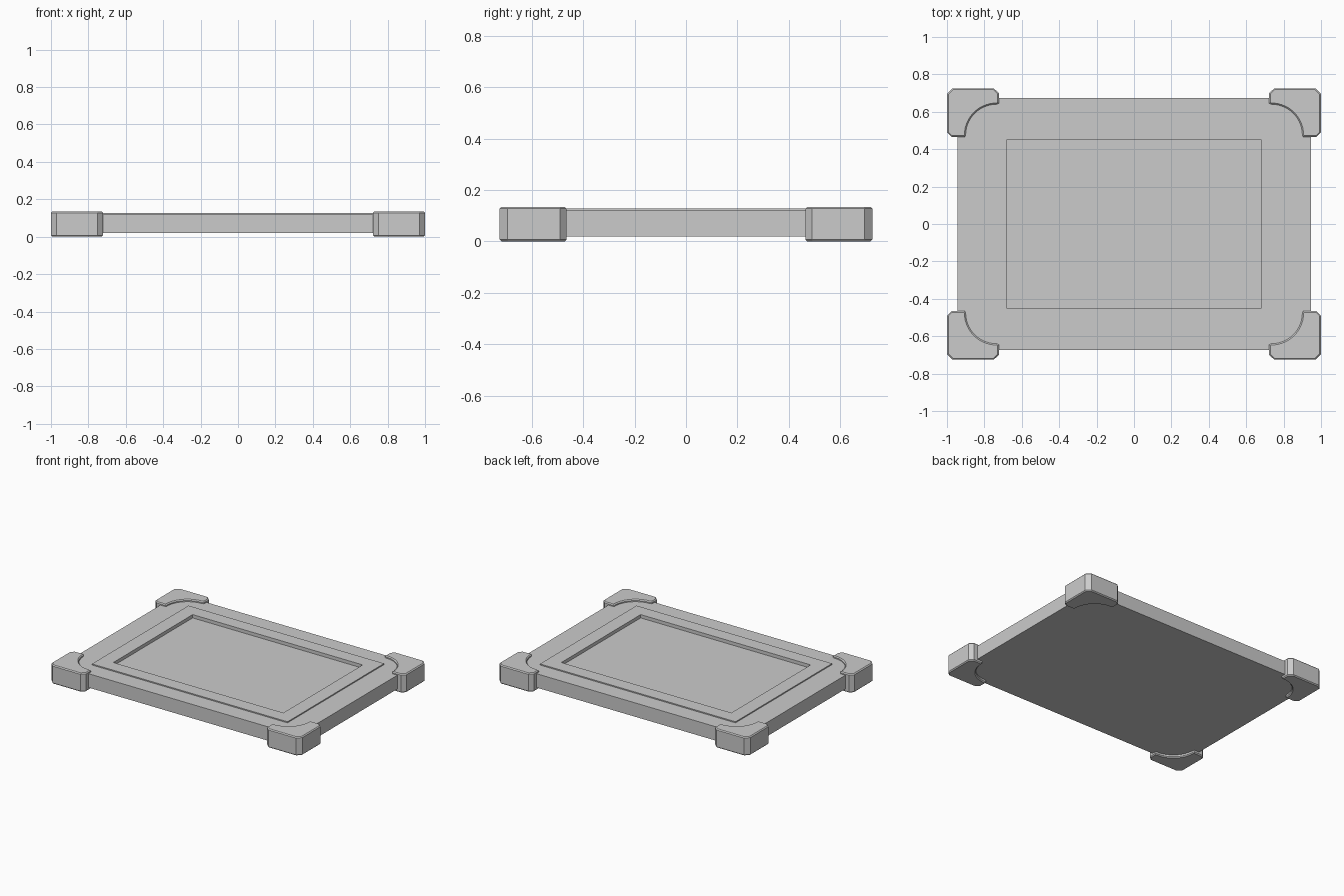
import bpy, bmesh, math

if "Cube" in bpy.data.objects:
    bpy.data.objects.remove(bpy.data.objects["Cube"])


def finish(bm, name):
    bmesh.ops.recalc_face_normals(bm, faces=bm.faces)
    mesh = bpy.data.meshes.new(name)
    bm.to_mesh(mesh)
    bm.free()
    obj = bpy.data.objects.new(name, mesh)
    bpy.context.collection.objects.link(obj)
    return obj


# Panel: nested rectangles (half width, half depth, z) from underside to recess floor
rings = [(0.945, 0.673, 0.02), (0.945, 0.673, 0.12),
         (0.78, 0.55, 0.12), (0.78, 0.55, 0.128),
         (0.678, 0.452, 0.128), (0.678, 0.452, 0.104)]
bm = bmesh.new()
loops = [[bm.verts.new((sx * w, sy * d, z))
          for sx, sy in ((-1, -1), (1, -1), (1, 1), (-1, 1))]
         for w, d, z in rings]
bm.faces.new(loops[0][::-1])
bm.faces.new(loops[-1])
for a, b in zip(loops, loops[1:]):
    for i in range(4):
        j = (i + 1) % 4
        bm.faces.new((a[i], a[j], b[j], b[i]))
finish(bm, "panel")

# Corner guard outline: chamfered outside, concave arc inside
outline = [(0.905, 0.465), (0.975, 0.465), (1.0, 0.49), (1.0, 0.695),
           (0.97, 0.725), (0.75, 0.725), (0.722, 0.70), (0.722, 0.645)]
STEPS = 14
for i in range(STEPS + 1):
    t = math.pi / 2 * (1 - i / STEPS)
    outline.append((0.735 + 0.165 * math.cos(t), 0.475 + 0.165 * math.sin(t)))


def corner_guard(name, sx, sy):
    bm = bmesh.new()
    base = bm.faces.new([bm.verts.new((sx * x, sy * y, 0.0)) for x, y in outline])
    ext = bmesh.ops.extrude_face_region(bm, geom=[base], use_keep_orig=True)
    top = [v for v in ext["geom"] if isinstance(v, bmesh.types.BMVert)]
    bmesh.ops.translate(bm, verts=top, vec=(0, 0, 0.135))
    bmesh.ops.recalc_face_normals(bm, faces=bm.faces)
    # Small bevel around the top and bottom rims
    rims = [e for e in bm.edges if abs(e.verts[0].co.z - e.verts[1].co.z) < 1e-5]
    bmesh.ops.bevel(bm, geom=rims, offset=0.007, segments=1,
                    affect='EDGES', clamp_overlap=True)
    finish(bm, name)


for side, sx in (("left", -1), ("right", 1)):
    for end, sy in (("front", -1), ("back", 1)):
        corner_guard(f"corner_guard_{end}_{side}", sx, sy)
